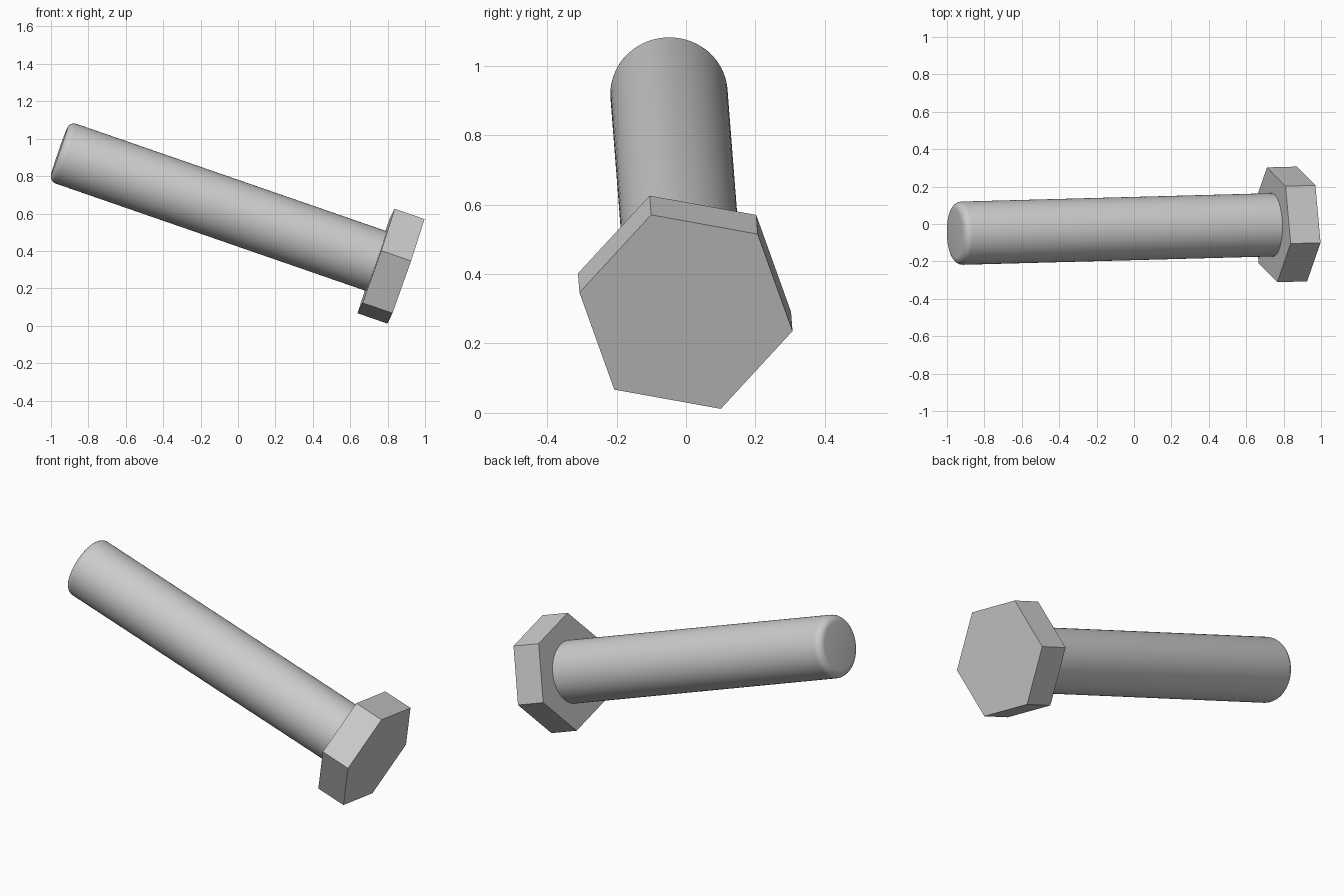
import bpy
import bmesh
import math
from mathutils import Matrix, Vector

cube = bpy.data.objects.get("Cube")
if cube:
    bpy.data.objects.remove(cube, do_unlink=True)

HEAD_CENTRE = Vector((0.898, 0, 0.291))   # centre of the outer head face
HEAD_RADIUS, HEAD_THICK = 0.313, 0.169
SHAFT_RADIUS, LENGTH, TIP_ROUND = 0.169, 1.963, 0.04

# Tilted frame: local +z points out of the head, the shaft runs along -z
out = Vector((1, 0.027, -0.346)).normalized()
side = Vector((-out.y, out.x, 0)).normalized()
up = out.cross(side)
frame = Matrix((side, up, out)).transposed().to_4x4()
frame.translation = HEAD_CENTRE

steel = bpy.data.materials.new("grey steel")
steel.use_nodes = True
colour = (0.6, 0.6, 0.6, 1)
steel.diffuse_color = colour
steel.node_tree.nodes["Principled BSDF"].inputs["Base Color"].default_value = colour


def prism(name, sides, radius, top, bottom, turn=0, tip_round=0):
    """Closed prism along local z, optionally with a rounded lower rim."""
    bm = bmesh.new()
    place = Matrix.Translation((0, 0, (top + bottom) / 2)) @ Matrix.Rotation(turn, 4, 'Z')
    bmesh.ops.create_cone(bm, cap_ends=True, segments=sides, radius1=radius,
                          radius2=radius, depth=top - bottom, matrix=place)
    if tip_round:
        rim = [e for e in bm.edges if all(v.co.z < bottom + 0.001 for v in e.verts)]
        bmesh.ops.bevel(bm, geom=rim, offset=tip_round, segments=6,
                        profile=0.5, affect='EDGES')
    mesh = bpy.data.meshes.new(name)
    bm.to_mesh(mesh)
    bm.free()
    mesh.materials.append(steel)
    obj = bpy.data.objects.new(name, mesh)
    bpy.context.collection.objects.link(obj)
    obj.matrix_world = frame
    return obj


# Hexagonal head, flat shaded
prism("hex_head", 6, HEAD_RADIUS, 0, -HEAD_THICK, turn=math.radians(19.2))

# Plain shaft with a rounded tip, seated slightly into the head
shaft = prism("shaft", 64, SHAFT_RADIUS, -HEAD_THICK + 0.02, -LENGTH, tip_round=TIP_ROUND)
bpy.ops.object.select_all(action='DESELECT')
shaft.select_set(True)
bpy.context.view_layer.objects.active = shaft
bpy.ops.object.shade_smooth_by_angle(angle=math.radians(35))
